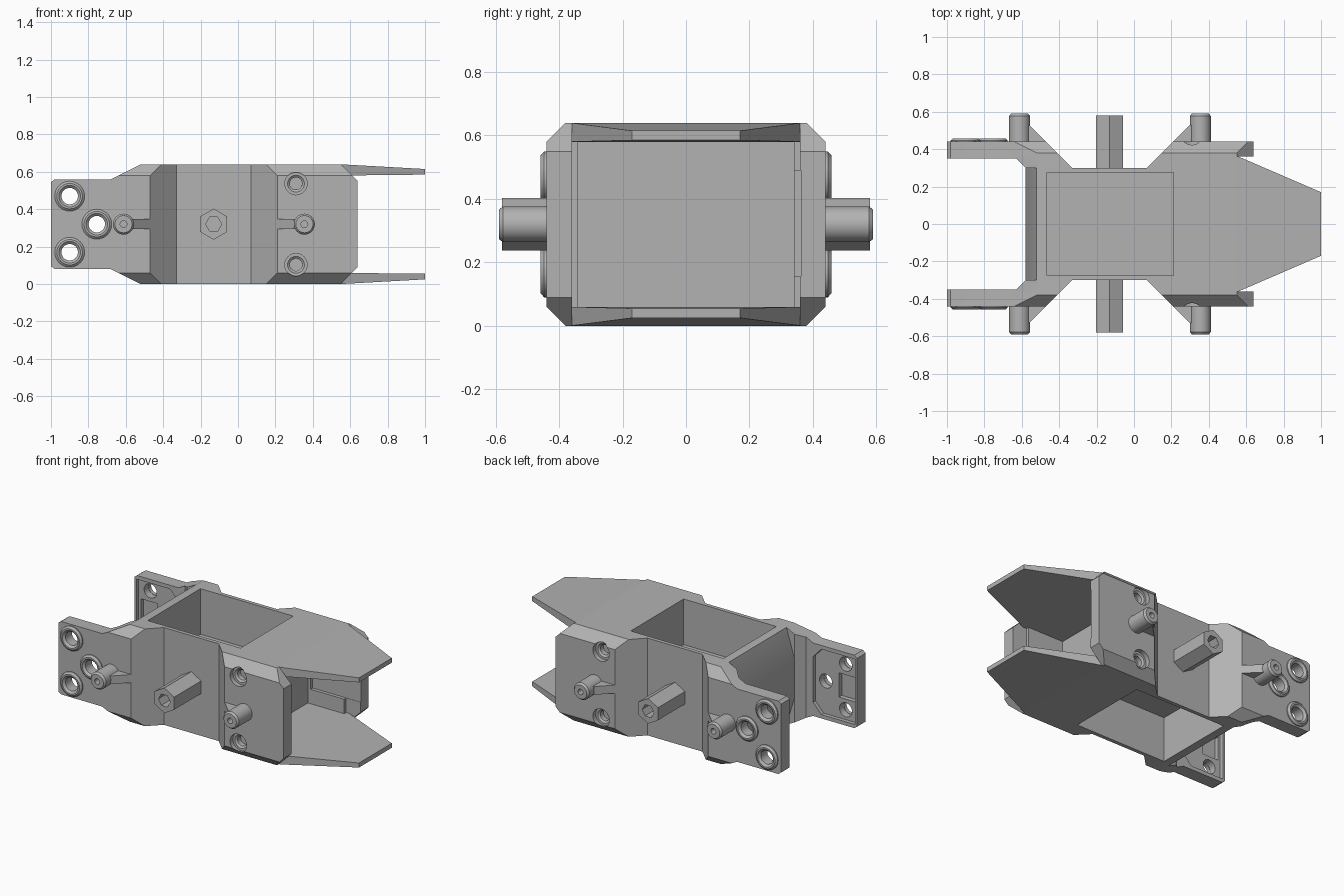
import bpy, bmesh, math

if "Cube" in bpy.data.objects:
    bpy.data.objects.remove(bpy.data.objects["Cube"], do_unlink=True)

grey = bpy.data.materials.new("plain grey")
grey.use_nodes = True
grey.diffuse_color = (0.45, 0.45, 0.45, 1)
grey.node_tree.nodes["Principled BSDF"].inputs["Base Color"].default_value = grey.diffuse_color
MID = 0.32


def finish(name, bm):
    bmesh.ops.recalc_face_normals(bm, faces=bm.faces)
    mesh = bpy.data.meshes.new(name)
    bm.to_mesh(mesh)
    bm.free()
    mesh.materials.append(grey)
    ob = bpy.data.objects.new(name, mesh)
    bpy.context.collection.objects.link(ob)
    return ob


def prism(name, pts, axis, lo, hi):
    """Extrude a 2D outline along an axis."""
    place = {"x": lambda p, t: (t, p[0], p[1]),
             "y": lambda p, t: (p[0], t, p[1]),
             "z": lambda p, t: (p[0], p[1], t)}[axis]
    bm = bmesh.new()
    face = bm.faces.new([bm.verts.new(place(p, lo)) for p in pts])
    ext = bmesh.ops.extrude_face_region(bm, geom=[face])["geom"]
    for v in ext:
        if isinstance(v, bmesh.types.BMVert):
            i = "xyz".index(axis)
            v.co[i] = hi
    return finish(name, bm)


def box(name, x, y, z):
    return prism(name, [(x[0], y[0]), (x[1], y[0]), (x[1], y[1]), (x[0], y[1])], "z", *z)


def lathe(name, profile, x, z, side):
    """Spin a (radius, y) profile about a sideways axis."""
    bm = bmesh.new()
    vs = [bm.verts.new((x + r, y * side, z)) for r, y in profile]
    es = [bm.edges.new((vs[i], vs[(i + 1) % len(vs)])) for i in range(len(vs))]
    bmesh.ops.spin(bm, geom=vs + es, cent=(x, 0, z), axis=(0, 1, 0),
                   angle=math.tau, steps=32, use_merge=False)
    bmesh.ops.remove_doubles(bm, verts=bm.verts, dist=1e-4)
    bmesh.ops.dissolve_degenerate(bm, edges=bm.edges, dist=1e-5)
    return finish(name, bm)


def boolean(ob, tool, op="DIFFERENCE"):
    mod = ob.modifiers.new("cut", "BOOLEAN")
    mod.operation, mod.object, mod.solver = op, tool, "EXACT"
    bpy.context.view_layer.objects.active = ob
    bpy.ops.object.modifier_apply(modifier=mod.name)
    bpy.data.objects.remove(tool, do_unlink=True)


def smooth(ob):
    bpy.ops.object.select_all(action="DESELECT")
    ob.select_set(True)
    bpy.context.view_layer.objects.active = ob
    bpy.ops.object.shade_smooth_by_angle(angle=math.radians(30))


def mirrored(half, axis):
    """Close an open outline by reflecting it about y = 0 or about mid height."""
    flip = (lambda p: (p[0], -p[1])) if axis == "y" else (lambda p: (p[0], 2 * MID - p[1]))
    return half + [flip(p) for p in reversed(half)]


# Body: side outline, plan outline and chamfered cross-section combined
body = prism("body", mirrored([(-1, 0.545), (-0.98, 0.56), (-0.68, 0.56), (-0.52, 0.64),
                               (0.55, 0.64), (0.64, 0.55)], "z"), "y", -0.6, 0.6)
boolean(body, prism("plan", mirrored([(-1.1, 0.44), (-0.47, 0.44), (-0.33, 0.3), (0.07, 0.3),
                                      (0.21, 0.44), (0.8, 0.44)], "y"), "z", -0.1, 0.8), "INTERSECT")
boolean(body, prism("section", mirrored([(-0.44, 0.58), (-0.38, 0.64), (0.38, 0.64),
                                         (0.44, 0.58)], "z"), "x", -1.2, 1.2), "INTERSECT")

# Gap between the arms, with a ridged end wall
boolean(body, prism("arm_gap", mirrored([(-1.1, 0.35), (-0.63, 0.35), (-0.58, 0.3)], "y"),
                    "z", -0.1, 0.8))
for s in (1, -1):
    boolean(body, prism("wall_slope", [(-0.7, MID + s * 0.33), (-0.518, MID + s * 0.33),
                                       (-0.582, MID + s * 0.12), (-0.7, MID + s * 0.12)],
                        "y", -0.3, 0.3))

# Top and bottom wells, open nose bay
boolean(body, box("well", (-0.465, 0.21), (-0.275, 0.275), (0.34, 0.8)))
boolean(body, box("well", (-0.465, 0.21), (-0.275, 0.275), (-0.1, 0.3)))
boolean(body, box("bay", (0.27, 0.8), (-0.34, 0.34), (0.06, 0.58)))
boolean(body, box("slot", (0.535, 0.8), (-0.36, 0.36), (-0.1, 0.8)))
boolean(body, box("groove", (0.29, 0.8), (0.3, 0.362), (0.155, 0.49)))

bolts = [(-0.9, 0.47), (-0.755, MID), (-0.9, 0.17)]
for s in (1, -1):
    # Recessed inner faces of the arms
    boolean(body, prism("arm_recess", mirrored([(-0.985, 0.535), (-0.74, 0.535), (-0.68, 0.47)], "z"),
                        "y", s * 0.3, s * 0.375))
    boolean(body, box("arm_pocket", (-0.97, -0.85), sorted((s * 0.3, s * 0.405)), (0.24, 0.4)))
    # Bolt holes and counterbored screw holes
    for x, z in bolts:
        boolean(body, lathe("bolt_hole", [(0, 0.3), (0.046, 0.3), (0.046, 0.5), (0, 0.5)], x, z, s))
    for z in (MID - 0.217, MID + 0.217):
        boolean(body, lathe("screw_hole", [(0, 0.368), (0.033, 0.368), (0.033, 0.4), (0.045, 0.41),
                                           (0.06, 0.41), (0.06, 0.5), (0, 0.5)], 0.31, z, s))
smooth(body)

# Tapered nose plates
for s, name in ((1, "upper_nose_plate"), (-1, "lower_nose_plate")):
    nose = prism(name, [(0.535, MID + s * 0.26), (1, MID + s * 0.265), (1, MID + s * 0.295),
                        (0.55, MID + s * 0.32), (0.535, MID + s * 0.32)], "y", -0.5, 0.5)
    boolean(nose, prism("nose_plan", mirrored([(0.5, 0.36), (0.56, 0.36), (1, 0.17), (1.1, 0.12)], "y"),
                        "z", -0.1, 0.8), "INTERSECT")


def hexagon(r, turn):
    return [(-0.13 + r * math.cos(turn + i * math.pi / 3), MID + r * math.sin(turn + i * math.pi / 3))
            for i in range(6)]


for s, side in ((-1, "right"), (1, "left")):
    # Hexagonal axle stub with a socket
    axle = prism(side + "_hex_axle", hexagon(0.083, math.pi / 6), "y", s * 0.285, s * 0.58)
    boolean(axle, prism("socket", hexagon(0.043, 0), "y", s * 0.45, s * 0.65))
    # Raised rings round the bolt holes
    for x, z in bolts:
        smooth(lathe(side + "_bolt_ring", [(0.044, 0.42), (0.044, 0.445), (0.058, 0.458), (0.068, 0.458),
                                           (0.08, 0.447), (0.08, 0.42)], x, z, s))
    # Pins and the webs that brace them
    for x, d, end in ((-0.612, -1, "rear"), (0.355, 1, "front")):
        smooth(lathe(f"{side}_{end}_pin", [(0, 0.42), (0.056, 0.42), (0.056, 0.577), (0.046, 0.59),
                                           (0.018, 0.59), (0.018, 0.54), (0, 0.54)], x, MID, s))
        root = -0.13 + d * 0.33
        prism(f"{side}_{end}_pin_web", [(root, s * 0.43), (root + d * 0.1, s * 0.53),
                                        (x, s * 0.53), (x, s * 0.43)], "z", 0.293, 0.347)
